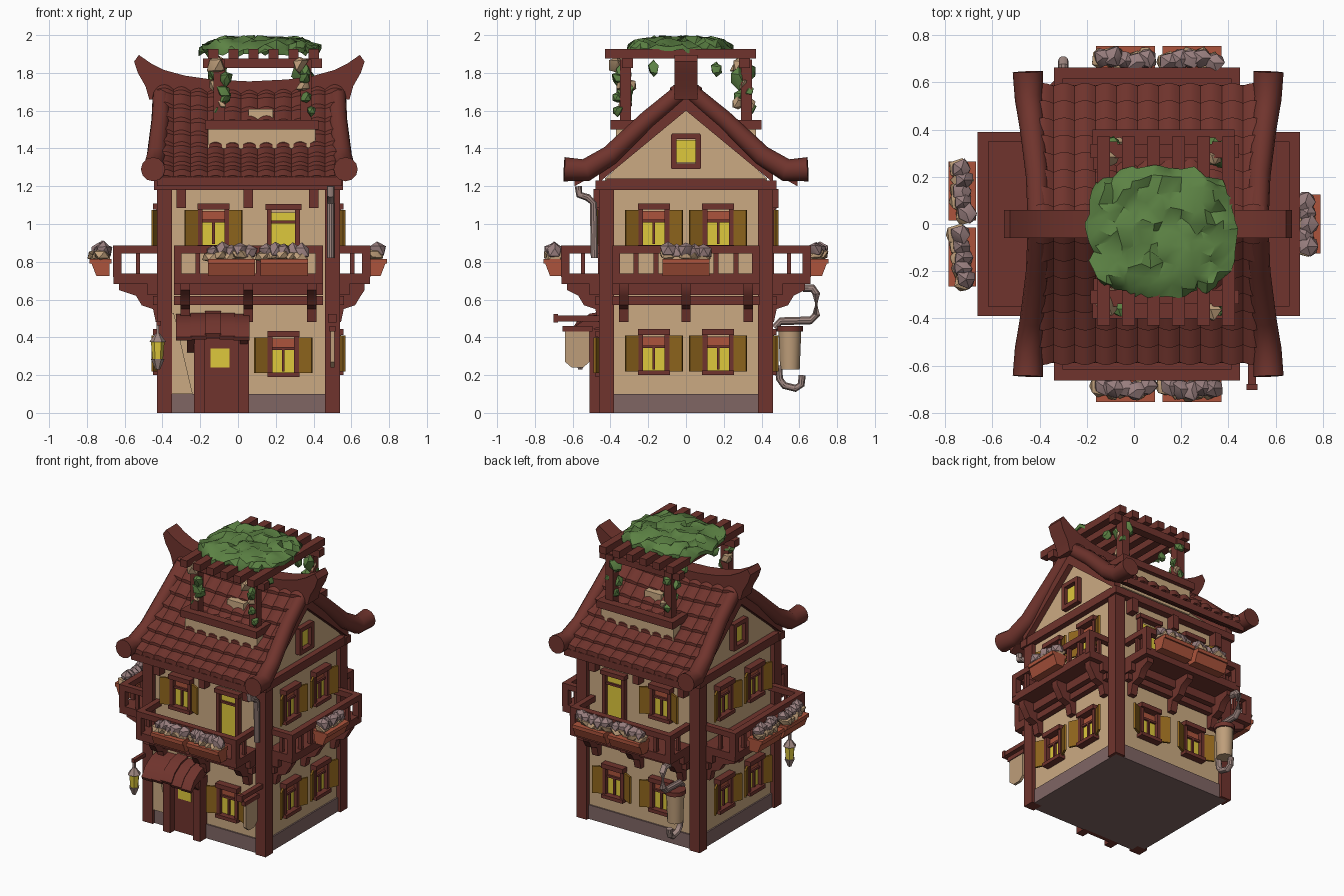
import bpy, bmesh, math, random
from mathutils import Matrix, Vector

if "Cube" in bpy.data.objects:
    bpy.data.objects.remove(bpy.data.objects["Cube"])
random.seed(4)

def mat(name, r, g, b):
    m = bpy.data.materials.new(name)
    lin = lambda c: ((c / 255 + 0.055) / 1.055) ** 2.4 if c > 10 else c / 3294
    m.diffuse_color = (lin(r), lin(g), lin(b), 1)
    m.use_nodes = True
    m.node_tree.nodes["Principled BSDF"].inputs["Base Color"].default_value = m.diffuse_color
    return m
WOOD = mat("red_brown_wood", 112, 52, 45)
CREAM = mat("cream_plaster", 203, 170, 130)
STONE = mat("grey_brown_stone", 128, 102, 100)
YELLOW = mat("yellow_glass", 222, 200, 60)
OCHRE = mat("ochre_shutter", 142, 100, 28)
TERRA = mat("terracotta", 172, 84, 60)
GREY = mat("grey_metal", 160, 136, 130)
MAUVE = mat("mauve_flower", 152, 126, 126)
GREEN = mat("green_leaf", 92, 130, 68)
SAND = mat("sand_leaf", 190, 158, 122)

parts = {}
def part(name, m):
    if name not in parts:
        parts[name] = (bmesh.new(), m)
    return parts[name][0]

ID = Matrix.Identity(4)
def box(bm, c, s, M=ID, rot=ID):
    bmesh.ops.create_cube(bm, size=1, matrix=M @ Matrix.Translation(c) @ rot @ Matrix.Diagonal((*s, 1)))

def prism(bm, pts, u0, u1, M=ID):
    """Outline in the (second, third) axes, extruded along the first."""
    a, b = [[bm.verts.new(M @ Vector((u, p, q))) for p, q in pts] for u in (u0, u1)]
    n = len(pts)
    bm.faces.new(a); bm.faces.new(b[::-1])
    for i in range(n):
        bm.faces.new((a[i], a[(i + 1) % n], b[(i + 1) % n], b[i]))

def tube(bm, pts, radii, sides=10):
    pts = [Vector(p) for p in pts]
    rings = []
    for i, p in enumerate(pts):
        t = pts[min(i + 1, len(pts) - 1)] - pts[max(i - 1, 0)]
        q = t.to_track_quat('Z', 'Y')
        r = radii[i] if isinstance(radii, (list, tuple)) else radii
        rings.append([bm.verts.new(p + q @ Vector((r * math.cos(k * math.tau / sides), r * math.sin(k * math.tau / sides), 0)))
                      for k in range(sides)])
    bm.faces.new(rings[0]); bm.faces.new(rings[-1][::-1])
    for a, b in zip(rings, rings[1:]):
        for k in range(sides):
            bm.faces.new((a[k], a[(k + 1) % sides], b[(k + 1) % sides], b[k]))

def blob(bm, c, s, jit=0.2, sub=1):
    g = bmesh.ops.create_icosphere(bm, subdivisions=sub, radius=1)
    for v in g['verts']:
        k = 1 + random.uniform(-jit, jit)
        v.co = Vector(c) + Vector((v.co.x * s[0], v.co.y * s[1], v.co.z * s[2])) * k

def frame(origin, u, n):
    M = Matrix((u, n, (0, 0, 1))).transposed().to_4x4()
    M.translation = origin
    return M
# wall frames: local axes are along the wall, outward, up
F = frame((0, -.43, 0), (1, 0, 0), (0, -1, 0))
B = frame((0, .43, 0), (1, 0, 0), (0, 1, 0))
R = frame((.51, 0, 0), (0, 1, 0), (1, 0, 0))
L = frame((-.40, 0, 0), (0, 1, 0), (-1, 0, 0))
SWAP = frame((0, 0, 0), (0, 1, 0), (1, 0, 0))

# walls, stone base, corner posts
prism(part("walls", CREAM), [(-.43, .05), (.43, .05), (.43, 1.24), (0, 1.63), (-.43, 1.24)], -.40, .51)
box(part("stone_base", STONE), (.055, 0, .05), (.93, .88, .1))
posts = part("corner_posts", WOOD)
for x in (-.39, .50):
    for y in (-.42, .42):
        box(posts, (x, y, .61), (.08, .08, 1.22))

def window(M, u, z):
    f = part("window_frames", WOOD)
    box(part("window_glass", YELLOW), (u, .004, z - .03), (.13, .008, .13), M)
    box(part("window_blinds", TERRA), (u, .004, z + .06), (.13, .008, .05), M)
    for s in (-1, 1):
        box(f, (u + s * .07, .015, z), (.025, .04, .2), M)
        box(part("shutters", OCHRE), (u + s * .115, .035, z - .005), (.08, .014, .19), M,
            Matrix.Rotation(s * .45, 4, 'Z'))
    box(f, (u, .022, z + .108), (.17, .055, .032), M)
    box(f, (u, .022, z - .108), (.17, .055, .025), M)
    box(f, (u, .012, z + .03), (.13, .02, .015), M)
    box(f, (u, .012, z - .03), (.014, .02, .12), M)

def balcony_door(M, u):
    f = part("door_frames", WOOD)
    box(part("balcony_door_glass", YELLOW), (u, .004, .91), (.13, .008, .3), M)
    for s in (-1, 1):
        box(f, (u + s * .075, .015, .91), (.025, .04, .36), M)
    box(f, (u, .02, 1.09), (.19, .05, .03), M)
    box(f, (u, .012, 1.01), (.13, .02, .015), M)

for M, us in ((R, (-.17, .17)), (L, (-.17, .17))):
    for u in us:
        window(M, u, .32); window(M, u, .985)
window(F, .24, .31); window(F, -.13, .985); balcony_door(F, .24)
window(B, .25, .32); window(B, -.12, .32); window(B, -.12, .985); balcony_door(B, .25)

# gable windows, gable beams and eave beams
trim = part("wall_beams", WOOD)
for M in (R, L):
    box(part("gable_glass", YELLOW), (0, .004, 1.385), (.1, .008, .12), M)
    for s in (-1, 1):
        box(trim, (s * .065, .015, 1.385), (.03, .04, .18), M)
        box(trim, (0, .015, 1.385 + s * .08), (.15, .04, .03), M)
        prism(trim, [(s * .46, 1.22), (s * .46, 1.29), (0, 1.67), (0, 1.6)], -.01, .04,
              M @ SWAP.inverted() @ frame((0, 0, 0), (0, 1, 0), (1, 0, 0)) @ SWAP)
    box(trim, (0, .015, 1.21), (.84, .05, .06), M)
for M in (F, B):
    box(trim, (.055, .02, 1.205), (1.0, .06, .05), M)
    for u in (-.30, .055, .40):
        box(trim, (u, .03, 1.135), (.05, .06, .1), M)

# balconies with brackets and railings
def balcony(M, u0, u1, d):
    c, w = (u0 + u1) / 2, u1 - u0
    fl, rail, br = part("balcony_floors", WOOD), part("balcony_rails", WOOD), part("balcony_brackets", WOOD)
    box(fl, (c, d / 2, .71), (w, d, .055), M)
    box(fl, (c, .04, .655), (w, .08, .06), M)
    box(fl, (c, .03, .595), (w, .04, .045), M)
    for u in (u0 + .06, c, u1 - .06):
        prism(br, [(0, .48), (.035, .48), (.05, .55), (.11, .57), (.14, .62), (d - .03, .65), (d - .03, .69), (0, .69)],
              u - .025, u + .025, M)
    box(rail, (c, d - .02, .865), (w, .045, .04), M)
    n = 8
    for i in range(n):
        box(rail, (u0 + .02 + (w - .04) * i / (n - 1), d - .02, .79), (.025, .025, .13), M)
    for u in (u0 + .02, u1 - .02):
        box(rail, (u, d / 2, .865), (.04, d, .04), M)
        box(rail, (u, d / 2, .79), (.022, .022, .13), M)
        box(rail, (u, d - .02, .80), (.04, .045, .16), M)

def planter(M, u, d):
    prism(part("flower_boxes", TERRA), [(d, .725), (d + .07, .725), (d + .095, .79), (d + .105, .79),
          (d + .105, .815), (d - .01, .815), (d - .01, .79), (d, .79)], u - .125, u + .125, M)
    for i in range(5):
        p = M @ Vector((u - .095 + i * .047, d + .045 + random.uniform(-.015, .015), .855 + random.uniform(-.008, .008)))
        blob(part("flowers", MAUVE), p, (.045, .045, .045), .18)
        blob(part("flower_leaves", SAND), p - Vector((.01, 0, .022)), (.049, .049, .034), .22)

balcony(F, -.34, .45, .23); balcony(B, -.34, .45, .23)
balcony(L, -.39, .39, .26); balcony(R, -.39, .39, .19)
for M in (F, B):
    planter(M, -.035, .22); planter(M, .245, .22)
planter(L, -.14, .28); planter(L, .14, .28); planter(R, 0, .175)

# roof: slab below, rows of curved tiles above
PROF = [(0, 1.73), (.1, 1.63), (.2, 1.535), (.3, 1.445), (.4, 1.365), (.5, 1.3), (.59, 1.25)]
def roof_z(y):
    for (a, za), (b, zb) in zip(PROF, PROF[1:]):
        if y <= b:
            return za + (zb - za) * (y - a) / (b - a)
    return PROF[-1][1]
slab, tiles = part("roof_slab", WOOD), part("roof_tiles", WOOD)
COLS, ROWS, SUB = 11, 8, 6
for s in (-1, 1):
    prism(slab, [(s * y, z) for y, z in PROF] + [(s * y, z - .05) for y, z in PROF[::-1]], -.43, .55)
    for r in range(ROWS):
        yl, yh = .585 - r * .073, max(.585 - (r + 1) * .073 - .01, 0)
        rows = []
        for y, lift in ((yl, -.01), (yl, .022), (yh, .004)):
            line = []
            for j in range(COLS * SUB + 1):
                w = abs(math.sin(math.pi * j / SUB))
                x = -.43 + .98 * j / (COLS * SUB)
                sag = .04 * ((x - .06) / .5) ** 2 * (1 - y / .6)
                yy = y + (.012 * w if y == yl else 0)
                line.append(tiles.verts.new((x, s * yy, roof_z(y) + lift + .014 * w + sag)))
            rows.append(line)
        for a, b in zip(rows, rows[1:]):
            for j in range(COLS * SUB):
                tiles.faces.new((a[j], a[j + 1], b[j + 1], b[j])[::s * -1])

# rounded roof-end rolls and upswept ridge
for side in (-1, 1):
    X = lambda d: .06 + side * d
    for s in (-1, 1):
        tube(part("roof_end_rolls", WOOD),
             [(X(.465), 0, 1.72), (X(.47), s * .2, 1.555), (X(.49), s * .4, 1.365), (X(.505), s * .53, 1.285), (X(.51), s * .645, 1.29)],
             [.045, .048, .053, .06, .064], 12)
half = [(0, 1.755), (.2, 1.765), (.34, 1.785), (.45, 1.815), (.52, 1.85), (.585, 1.895), (.61, 1.86), (.59, 1.8), (.55, 1.73), (.53, 1.66), (.4, 1.66), (0, 1.66)]
prism(part("ridge", WOOD), [(.06 + x, z) for x, z in half] + [(.06 - x, z) for x, z in half[-2:0:-1]], -.06, .06, SWAP)

# roof terrace with pergola
box(part("terrace_walls", CREAM), (.125, 0, 1.41), (.57, .74, .18))
box(part("terrace_hatch", CREAM), (.12, 0, 1.53), (.13, .4, .16))
box(part("terrace_deck", WOOD), (.125, 0, 1.503), (.55, .7, .01))
perg = part("pergola", WOOD)
for s in (-1, 1):
    box(perg, (.125, s * .37, 1.525), (.6, .06, .05))
    for x in (-.15, .40):
        box(perg, (x, s * .3, 1.525), (.045, .14, .05))
    for x in (-.1, .36):
        box(perg, (x, s * .32, 1.67), (.06, .06, .4))
    box(perg, (.13, s * .31, 1.85), (.63, .06, .05))
for i in range(6):
    box(perg, (-.16 + i * .106 + .03, -.03, 1.902), (.055, .8, .05))

# climbing vine: rumpled canopy sheet and hanging clumps
vine, dry = part("vine_canopy", GREEN), part("vine_dry_leaves", SAND)
NX, NY = 15, 13
top = []
for i in range(NX):
    col = []
    for j in range(NY):
        a, b = i / (NX - 1) * 2 - 1, j / (NY - 1) * 2 - 1
        e = 1 - .1 * a * a * b * b * 2
        edge = max(abs(a), abs(b)) ** 6
        col.append((.115 + a * .31 * e + random.uniform(-.018, .018), -.035 + b * .275 * e + random.uniform(-.018, .018),
                    min(2.0, 1.972 + random.uniform(-.018, .028) - edge * .045)))
    top.append(col)
up = [[vine.verts.new(p) for p in c] for c in top]
dn = [[vine.verts.new((p[0], p[1], p[2] - .025)) for p in c] for c in top]
for i in range(NX - 1):
    for j in range(NY - 1):
        vine.faces.new((up[i][j], up[i + 1][j], up[i + 1][j + 1], up[i][j + 1]))
        vine.faces.new((dn[i][j], dn[i][j + 1], dn[i + 1][j + 1], dn[i + 1][j]))
rim = [(i, 0) for i in range(NX)] + [(NX - 1, j) for j in range(1, NY)] + [(i, NY - 1) for i in range(NX - 2, -1, -1)] + [(0, j) for j in range(NY - 2, 0, -1)]
for (a, b), (c, d) in zip(rim, rim[1:] + rim[:1]):
    vine.faces.new((up[a][b], dn[a][b], dn[c][d], up[c][d]))
for x in (-.1, .36):
    for y in (-.33, .31):
        for k in range(8):
            p = (x + random.uniform(-.035, .035), y + random.uniform(-.04, .04), 1.84 - k * .034)
            r = random.uniform(.028, .046) * (1.1 - k * .05)
            blob(part("hanging_vines", GREEN) if k % 3 else dry, p, (r, r, r * 1.1), .35)
        blob(part("hanging_vines", GREEN), (x, y * .52, 1.82), (.035, .03, .04), .3)

# front door, porch roof and sloping buttress
door = part("front_door", WOOD)
box(door, (-.08, .015, .21), (.2, .03, .42), F)
for u in (-.205, .03):
    box(door, (u, .04, .21), (.055, .08, .42), F)
box(door, (-.09, .04, .42), (.3, .08, .05), F)
box(part("front_door_glass", YELLOW), (-.095, .033, .29), (.1, .008, .1), F)
porch = part("porch_roof", WOOD)
for k in range(5):
    u = -.285 + k * .076
    dz = -.012 * abs(k - 2) ** .5
    prism(porch, [(0, .54 + dz), (.08, .525 + dz), (.15, .48 + dz), (.19, .42 + dz), (.18, .40 + dz), (.13, .44 + dz), (0, .48 + dz)], u - .042, u + .042, F)
for u in (-.25, .03):
    prism(porch, [(0, .32), (.03, .32), (.15, .43), (.15, .46), (0, .46)], u - .02, u + .02, F)
prism(part("buttress", CREAM), [(-.35, .1), (-.24, .1), (-.34, .53), (-.35, .53)], -.455, -.42, SWAP)

# hanging lantern at front left
box(part("lantern_arm", WOOD), (-.42, -.51, .475), (.025, .14, .025))
lan = part("lantern_metal", GREY)
box(lan, (-.425, -.56, .43), (.015, .015, .08))
tube(lan, [(-.425, -.56, .375), (-.425, -.56, .42)], [.045, .012], 6)
tube(lan, [(-.425, -.56, .23), (-.425, -.56, .285)], [.012, .036], 6)
tube(part("lantern_glass", YELLOW), [(-.425, -.56, .285), (-.425, -.56, .375)], [.028, .036], 6)

# blank hanging board at front right
sign = part("board_arm", WOOD)
box(sign, (.5, -.58, .5), (.035, .24, .03))
box(sign, (.5, -.69, .5), (.045, .025, .045))
box(sign, (.5, -.575, .445), (.03, .16, .03))
prism(part("hanging_board", SAND), [(-.64, .43), (-.51, .43), (-.51, .27), (-.545, .24), (-.605, .24), (-.64, .27)], .49, .51)

# gutter pipes and water tank
pipe = part("pipes", GREY)
tube(pipe, [(.49, -.57, 1.2), (.49, -.565, 1.155), (.49, -.52, 1.14), (.49, -.49, 1.11), (.49, -.485, .82)], .02)
tube(pipe, [(-.3, .62, .66), (-.3, .67, .66), (-.3, .69, .63), (-.3, .69, .52), (-.3, .66, .49), (-.3, .5, .485), (-.3, .47, .45)], .022)
tube(pipe, [(-.3, .49, .25), (-.3, .495, .18), (-.3, .52, .145), (-.3, .58, .13), (-.3, .61, .15), (-.3, .615, .2)], .02)
tube(part("water_tank", SAND), [(-.3, .55, .23), (-.3, .55, .43)], [.052, .06], 12)
tube(part("tank_lid", WOOD), [(-.3, .55, .43), (-.3, .55, .46)], .07, 12)

# finish every part as a mesh object
for name, (bm, m) in parts.items():
    if name != "roof_tiles":
        bmesh.ops.recalc_face_normals(bm, faces=bm.faces)
    me = bpy.data.meshes.new(name)
    bm.to_mesh(me); bm.free()
    me.materials.append(m)
    ob = bpy.data.objects.new(name, me)
    bpy.context.collection.objects.link(ob)
    ob.select_set(True)
    bpy.context.view_layer.objects.active = ob
bpy.ops.object.shade_smooth_by_angle(angle=math.radians(35))
